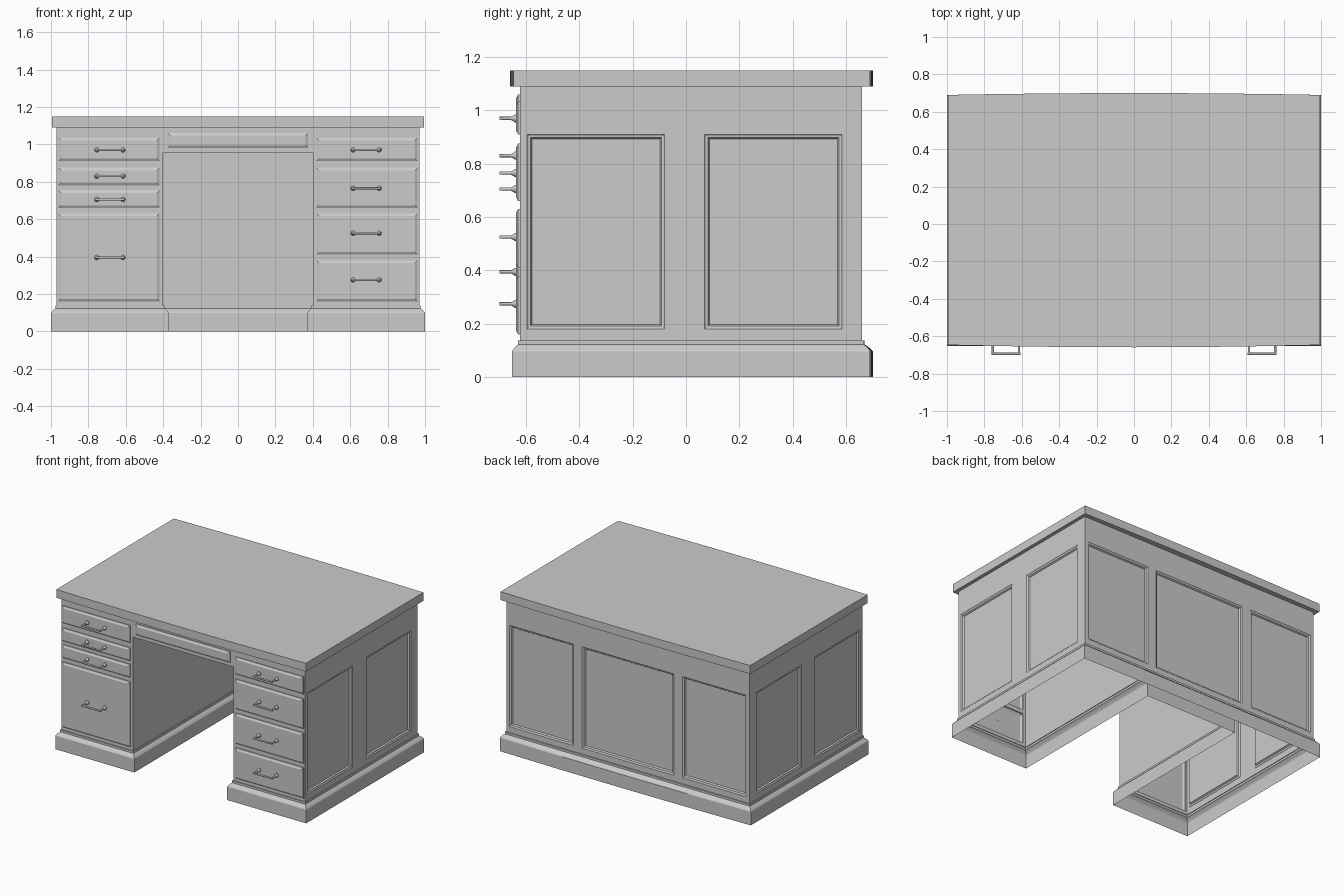
import bpy, bmesh
from math import pi
from mathutils import Vector, Matrix

if "Cube" in bpy.data.objects:
    bpy.data.objects.remove(bpy.data.objects["Cube"])

X, Y, Z = Vector((1, 0, 0)), Vector((0, 1, 0)), Vector((0, 0, 1))
W, KNEE = 0.97, 0.40               # half widths of carcass and kneehole
FRONT, BACK, KBACK = -0.622, 0.66, 0.61
Z0, Z1, KTOP = 0.135, 1.09, 0.955

PANEL = [(0.005, -0.004), (0.012, -0.005), (0.018, -0.015)]   # sunken panel moulding
DRAWER = [(0, 0.007), (0.014, 0.015)]                         # raised drawer front


def finish(name, bm):
    me = bpy.data.meshes.new(name)
    bm.to_mesh(me)
    bm.free()
    ob = bpy.data.objects.new(name, me)
    bpy.context.collection.objects.link(ob)
    return ob


def wall(name, origin, u, v, us, vs, cells=(), rings=()):
    """Sheet split by us/vs; listed cells get stepped (inset, height) rings."""
    bm = bmesh.new()
    n = u.cross(v)

    def rect(a, b, c, d, inset=0, h=0):
        pts = ((a + inset, c + inset), (b - inset, c + inset),
               (b - inset, d - inset), (a + inset, d - inset))
        return [bm.verts.new(origin + u * p + v * q + n * h) for p, q in pts]

    for i in range(len(us) - 1):
        for j in range(len(vs) - 1):
            box = us[i], us[i + 1], vs[j], vs[j + 1]
            loop = rect(*box)
            if (i, j) in cells:
                for inset, h in rings:
                    nxt = rect(*box, inset, h)
                    for k in range(4):
                        m = (k + 1) % 4
                        bm.faces.new((loop[k], loop[m], nxt[m], nxt[k]))
                    loop = nxt
            bm.faces.new(loop)
    bmesh.ops.remove_doubles(bm, verts=bm.verts, dist=1e-5)
    return finish(name, bm)


# Pedestal fronts with their drawer stacks
lefts = [(0.16, 0.63), (0.66, 0.755), (0.78, 0.875), (0.91, 1.035)]
rights = [(0.16, 0.38), (0.41, 0.63), (0.66, 0.875), (0.91, 1.035)]
stack_cells = {(1, 1), (1, 3), (1, 5), (1, 7)}
for side, us, stack in (("left", [-W, -0.96, -0.42, -KNEE], lefts),
                        ("right", [KNEE, 0.42, 0.96, W], rights)):
    vs = [Z0] + [z for pair in stack for z in pair] + [Z1]
    wall(side + "_drawer_fronts", Y * FRONT, X, Z, us, vs, stack_cells, DRAWER)

# Apron with pencil drawer
wall("pencil_drawer_front", Y * FRONT, X, Z, [-KNEE, -0.375, 0.375, KNEE],
     [KTOP, 0.98, 1.06, Z1], {(1, 1)}, DRAWER)

# Panelled sides and back
pz = [Z0, 0.18, 0.91, Z1]
ys = [FRONT, -0.595, -0.08, 0.07, 0.585, BACK]
wall("right_side", X * W, Y, Z, ys, pz, {(1, 1), (3, 1)}, PANEL)
wall("left_side", X * -W, -Y, Z, [-y for y in reversed(ys)], pz, {(1, 1), (3, 1)}, PANEL)
wall("back", Y * BACK, -X, Z, [-W, -0.945, -0.435, -0.365, 0.365, 0.435, 0.945, W],
     pz, {(1, 1), (3, 1), (5, 1)}, PANEL)

# Kneehole lining
wall("kneehole_right", X * KNEE, -Y, Z, [-KBACK, -FRONT], [Z0, KTOP])
wall("kneehole_left", X * -KNEE, Y, Z, [FRONT, KBACK], [Z0, KTOP])
wall("kneehole_back", Y * KBACK, X, Z, [-KNEE, KNEE], [Z0, KTOP])
wall("kneehole_ceiling", Z * KTOP, X, -Y, [-KNEE, KNEE], [-KBACK, -FRONT])

# Moulded plinth following the U-shaped footprint, bowed at the back
profile = [(0.03, 0), (0.03, 0.097), (0.026, 0.104), (0.014, 0.117), (0.007, 0.122),
           (0.007, 0.137), (0, 0.137)]
bows = [1 - k / 4 for k in range(9)]
bm = bmesh.new()
rows = []
for o, z in profile:
    pts = [(-W - o, FRONT - o), (-KNEE + o, FRONT - o), (-KNEE + o, KBACK - o),
           (KNEE - o, KBACK - o), (KNEE - o, FRONT - o), (W + o, FRONT - o)]
    pts += [(b * (W + o), BACK + o + o / 3 * (1 - b * b)) for b in bows]
    rows.append([bm.verts.new((x, y, z)) for x, y in pts])
for lo, hi in zip(rows, rows[1:]):
    for k in range(len(lo)):
        m = (k + 1) % len(lo)
        bm.faces.new((lo[k], lo[m], hi[m], hi[k]))
finish("plinth", bm)

# Desktop with gently bowed long edges
bm = bmesh.new()
outline = [(-b * 0.995, -0.647 - 0.012 * (1 - b * b)) for b in bows]
outline += [(b * 0.995, 0.69 + 0.01 * (1 - b * b)) for b in bows]
base = bm.faces.new([bm.verts.new((x, y, Z1)) for x, y in outline])
top = bmesh.ops.extrude_face_region(bm, geom=[base], use_keep_orig=True)["geom"]
bmesh.ops.translate(bm, vec=(0, 0, 0.06), verts=[g for g in top if isinstance(g, bmesh.types.BMVert)])
bmesh.ops.recalc_face_normals(bm, faces=bm.faces)
finish("desktop", bm)

# Pull handle: two flared posts and a bar
bm = bmesh.new()


def cone(x, y0, y1, r0, r1):
    mat = Matrix.Translation((x, (y0 + y1) / 2, 0)) @ Matrix.Rotation(pi / 2, 4, 'X')
    bmesh.ops.create_cone(bm, cap_ends=True, segments=12, radius1=r0, radius2=r1,
                          depth=abs(y1 - y0), matrix=mat)


for x in (-0.07, 0.07):
    cone(x, 0, -0.006, 0.015, 0.015)
    cone(x, -0.006, -0.02, 0.013, 0.006)
    cone(x, -0.02, -0.063, 0.006, 0.006)
bar = Matrix.Translation((0, -0.058, 0)) @ Matrix.Rotation(pi / 2, 4, 'Y')
bmesh.ops.create_cone(bm, cap_ends=True, segments=12, radius1=0.006, radius2=0.006,
                      depth=0.155, matrix=bar)
pull = finish("drawer_pull", bm)
for p in pull.data.polygons:
    p.use_smooth = len(p.vertices) == 4
spots = [(-0.685, z) for z in (0.395, 0.705, 0.83, 0.97)]
spots += [(0.685, z) for z in (0.275, 0.525, 0.765, 0.97)]
for k, (x, z) in enumerate(spots):
    ob = pull if k == 0 else pull.copy()
    if k:
        bpy.context.collection.objects.link(ob)
    ob.location = (x, FRONT - 0.014, z)
